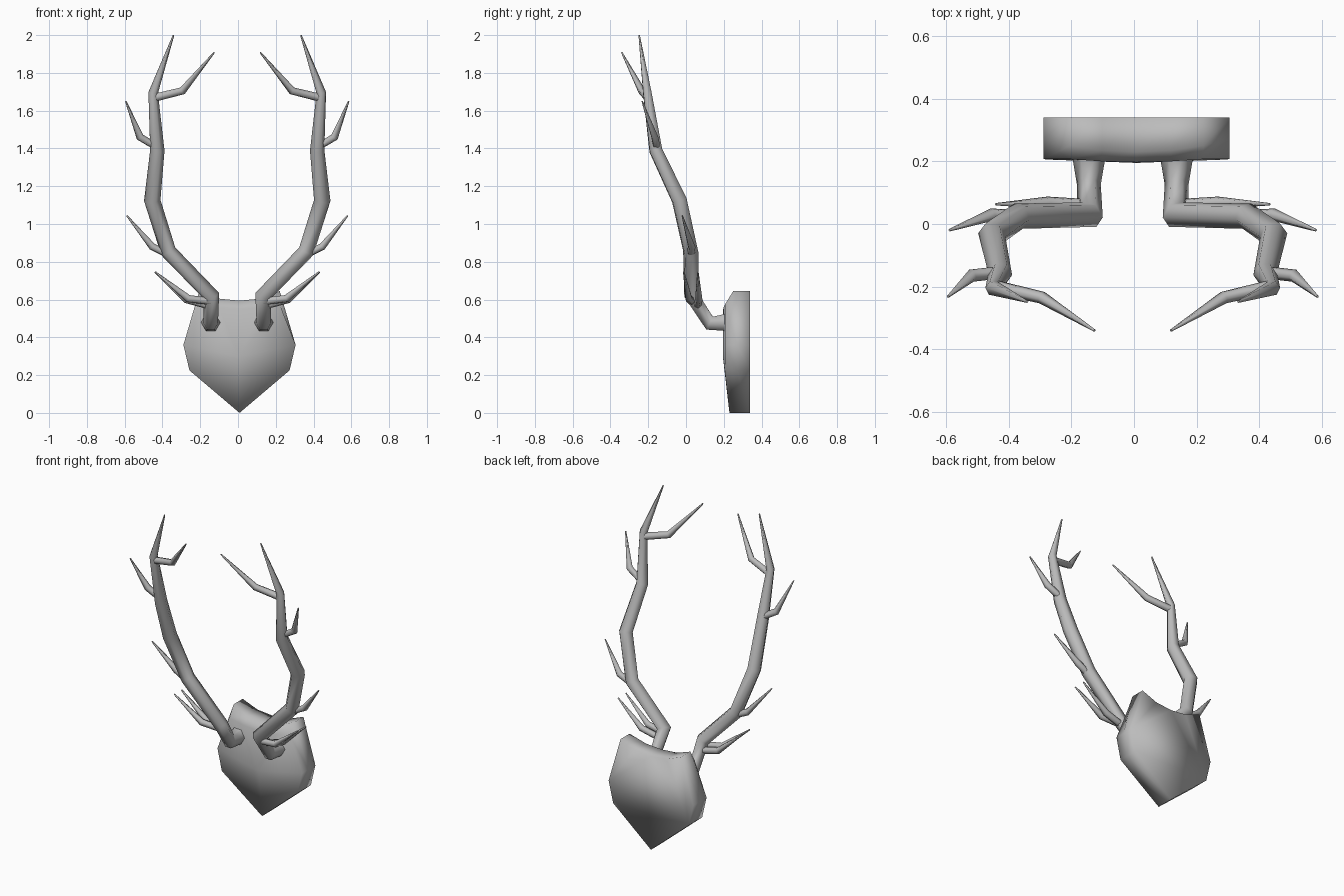
import bpy, bmesh, math
from mathutils import Vector

if "Cube" in bpy.data.objects:
    bpy.data.objects.remove(bpy.data.objects["Cube"], do_unlink=True)

GREY = (0.5, 0.5, 0.5, 1)
grey = bpy.data.materials.new("plain grey")
grey.use_nodes = True
grey.diffuse_color = GREY
grey.node_tree.nodes["Principled BSDF"].inputs["Base Color"].default_value = GREY

SIDES = 6


def finish(bm, name, angle):
    bmesh.ops.recalc_face_normals(bm, faces=bm.faces)
    mesh = bpy.data.meshes.new(name)
    bm.to_mesh(mesh)
    bm.free()
    mesh.materials.append(grey)
    obj = bpy.data.objects.new(name, mesh)
    bpy.context.collection.objects.link(obj)
    bpy.ops.object.select_all(action='DESELECT')
    obj.select_set(True)
    bpy.context.view_layer.objects.active = obj
    bpy.ops.object.shade_smooth_by_angle(angle=math.radians(angle))
    return obj


def bridge(bm, a, b):
    n = len(a)
    for i in range(n):
        bm.faces.new((a[i], a[(i + 1) % n], b[(i + 1) % n], b[i]))


def tube(name, path, radii, side):
    """Tapered, mitred tube along a path; side mirrors it in x."""
    pts = [Vector((side * x - 0.004, y, z)) for x, y, z in path]
    bm = bmesh.new()
    axis = (pts[1] - pts[0]).normalized()
    u = axis.orthogonal().normalized()
    if abs(axis.y) > 0.9:
        u = Vector((1, 0, 0))
    rings = []
    for i, p in enumerate(pts):
        into = (p - pts[max(i - 1, 0)]) if i else pts[1] - p
        out = (pts[i + 1] - p) if i < len(pts) - 1 else into
        into, out = into.normalized(), out.normalized()
        mean = (into + out).normalized()
        u = (u - into * u.dot(into)).normalized()
        v = into.cross(u)
        ring = []
        for k in range(SIDES):
            t = 2 * math.pi * k / SIDES
            d = (u * math.cos(t) + v * math.sin(t)) * radii[i]
            # slide along the incoming segment onto the bisecting plane
            d -= into * (d.dot(mean) / into.dot(mean))
            ring.append(bm.verts.new(p + d))
        u = into.rotation_difference(out) @ u
        rings.append(ring)
    for a, b in zip(rings, rings[1:]):
        bridge(bm, a, b)
    bm.faces.new(rings[0])
    bm.faces.new(rings[-1])
    return finish(bm, name, 75)


# Shield-shaped wall plaque: half outline as x, z, front height, rim y, front y
half = [(0, 0, 0, 0.28, 0.23),
        (0.265, 0.225, 0.225, 0.27, 0.205),
        (0.297, 0.36, 0.36, 0.27, 0.207),
        (0.213, 0.645, 0.575, 0.25, 0.207),
        (0.11, 0.605, 0.56, 0.235, 0.2),
        (0, 0.594, 0.55, 0.23, 0.197)]
outline = half + [(-p[0],) + p[1:] for p in half[-2:0:-1]]
bm = bmesh.new()
back = [bm.verts.new((p[0] + 0.008, 0.34, p[1])) for p in outline]
rim = [bm.verts.new((p[0] + 0.008, p[3], p[1])) for p in outline]
front = [bm.verts.new((p[0] + 0.008, p[4], p[2])) for p in outline]
bridge(bm, back, rim)
bridge(bm, rim, front)
bm.faces.new(back)
middle = bm.verts.new((0.008, 0.195, 0.3))
for i in range(len(front)):
    bm.faces.new((front[i], front[(i + 1) % len(front)], middle))
finish(bm, "wall_plaque", 180)

# Antler parts: path and radii
parts = {
    "antler_stem": ([(0.14, 0.22, 0.48), (0.14, 0.125, 0.475), (0.137, 0.03, 0.62),
                     (0.365, 0.025, 0.855), (0.45, -0.035, 1.125), (0.423, -0.16, 1.39),
                     (0.445, -0.205, 1.695), (0.337, -0.248, 2.0)],
                    [0.054, 0.038, 0.041, 0.042, 0.043, 0.038, 0.025, 0.004]),
    "crown_tine": ([(0.44, -0.2, 1.668), (0.29, -0.235, 1.705), (0.122, -0.34, 1.908)],
                   [0.022, 0.02, 0.004]),
    "upper_tine": ([(0.43, -0.155, 1.41), (0.515, -0.165, 1.46), (0.59, -0.232, 1.65)],
                   [0.02, 0.02, 0.004]),
    "middle_tine": ([(0.36, 0.025, 0.835), (0.45, 0.03, 0.88), (0.585, -0.02, 1.045)],
                    [0.02, 0.02, 0.004]),
    "lower_back_tine": ([(0.14, 0.06, 0.565), (0.27, 0.068, 0.6), (0.437, 0.063, 0.745)],
                        [0.02, 0.02, 0.004]),
    "lower_front_tine": ([(0.14, 0.03, 0.59), (0.26, 0.015, 0.605), (0.435, -0.012, 0.747)],
                         [0.02, 0.02, 0.004]),
}
for label, side in (("left", 1), ("right", -1)):
    for part, (path, radii) in parts.items():
        tube(f"{label}_{part}", path, radii, side)
